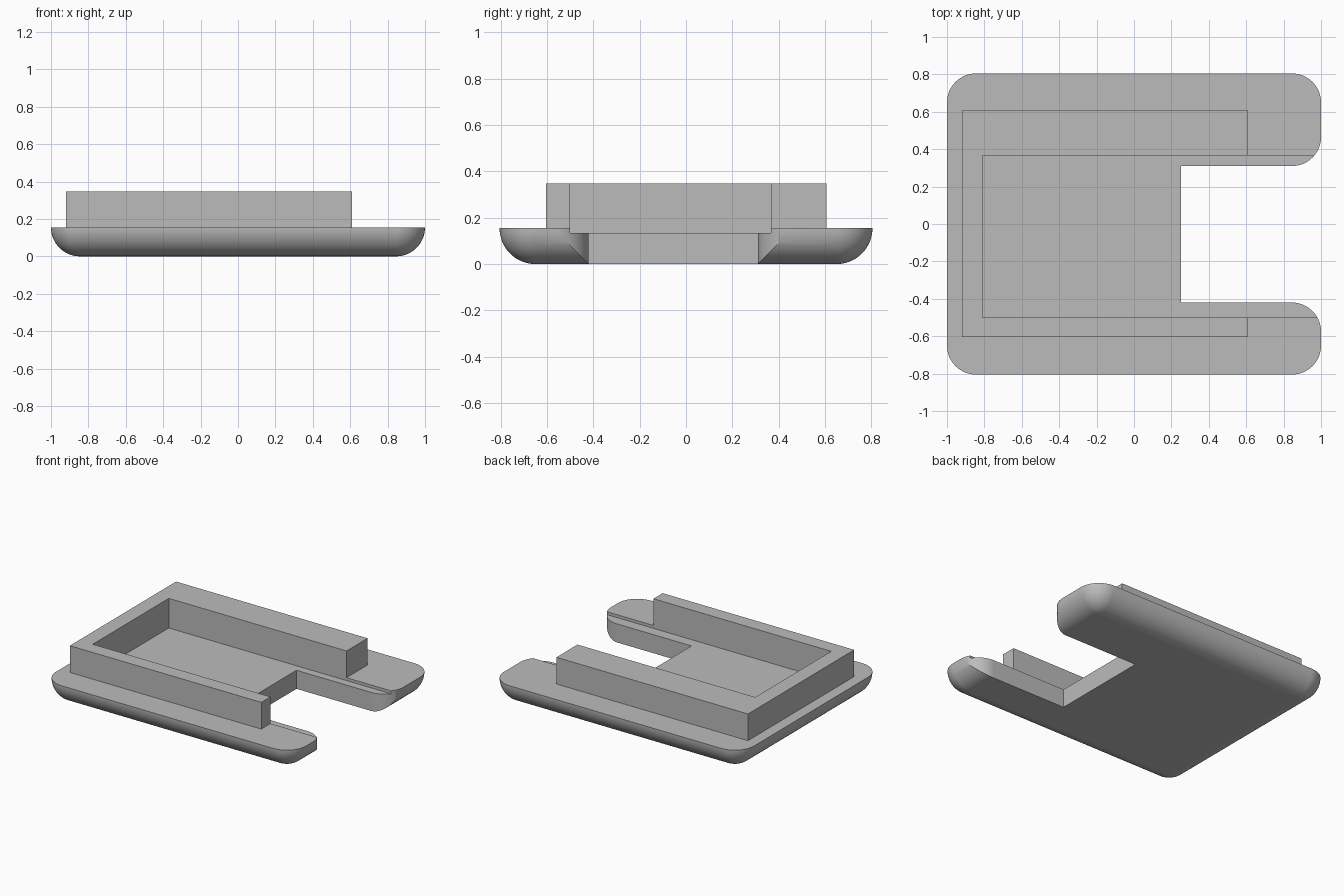
import bpy
import bmesh
from math import sin, cos, pi, radians

if "Cube" in bpy.data.objects:
    bpy.data.objects.remove(bpy.data.objects["Cube"], do_unlink=True)

R = 0.155            # edge radius, equal to the plate thickness
HX, HY = 1.0, 0.805  # half sizes of the plate
NOTCH = (-0.42, 0.31)
POCKET = (-0.5, 0.367)
STEPS = 16


def finish(bm, name):
    bmesh.ops.remove_doubles(bm, verts=bm.verts, dist=1e-5)
    bmesh.ops.recalc_face_normals(bm, faces=bm.faces)
    mesh = bpy.data.meshes.new(name)
    bm.to_mesh(mesh)
    bm.free()
    obj = bpy.data.objects.new(name, mesh)
    bpy.context.collection.objects.link(obj)
    return obj


def prism(name, outline, z0, z1):
    bm = bmesh.new()
    face = bm.faces.new([bm.verts.new((x, y, z0)) for x, y in outline])
    top = bmesh.ops.extrude_face_region(bm, geom=[face])["geom"]
    verts = [v for v in top if isinstance(v, bmesh.types.BMVert)]
    bmesh.ops.translate(bm, verts=verts, vec=(0, 0, z1 - z0))
    return finish(bm, name)


def box(name, x0, x1, y0, y1, z0, z1):
    return prism(name, [(x0, y0), (x1, y0), (x1, y1), (x0, y1)], z0, z1)


def rounded_plate(name):
    # Stacked rounded rectangles shrinking along a quarter circle
    bm = bmesh.new()
    rings = []
    for i in range(STEPS + 1):
        t = i / STEPS * pi / 2
        radius, z = R * cos(t), R - R * sin(t)
        ring = []
        for q, (sx, sy) in enumerate([(1, 1), (-1, 1), (-1, -1), (1, -1)]):
            for k in range(STEPS + 1):
                a = (q + k / STEPS) * pi / 2
                ring.append(bm.verts.new((sx * (HX - R) + radius * cos(a),
                                          sy * (HY - R) + radius * sin(a), z)))
        rings.append(ring)
    n = len(rings[0])
    for upper, lower in zip(rings, rings[1:]):
        for k in range(n):
            j = (k + 1) % n
            bm.faces.new((upper[k], lower[k], lower[j], upper[j]))
    bm.faces.new(rings[0])
    bm.faces.new(rings[-1])
    return finish(bm, name)


def combine(target, tool, operation):
    mod = target.modifiers.new(operation.title(), "BOOLEAN")
    mod.operation, mod.object, mod.solver = operation, tool, "EXACT"
    bpy.context.view_layer.objects.active = target
    bpy.ops.object.modifier_apply(modifier=mod.name)
    bpy.data.objects.remove(tool, do_unlink=True)


# Plate with the raised block on it
tray = rounded_plate("tray")
combine(tray, box("wall_block", -0.92, 0.61, -0.605, 0.607, 0.1, 0.348), "UNION")

# Recess that leaves a three-sided wall and a shallow floor
combine(tray, box("recess", -0.81, 1.2, *POCKET, 0.134, 0.6), "DIFFERENCE")

# Open notch whose mouth rounds the tips of both prongs
low, high = NOTCH
arc = [(HX - R + R * sin(a), R - R * cos(a))
       for a in (k / STEPS * pi / 2 for k in range(STEPS + 1))]
upper = [(x, high + d) for x, d in arc] + [(1.2, high + R)]
lower = [(x, low - d) for x, d in arc] + [(1.2, low - R)]
outline = [(0.25, low)] + lower + upper[::-1] + [(0.25, high)]
combine(tray, prism("notch", outline, -0.2, 0.6), "DIFFERENCE")

# Single grey finish
grey = bpy.data.materials.new("grey")
grey.use_nodes = True
colour = (0.5, 0.5, 0.5, 1)
grey.diffuse_color = colour
grey.node_tree.nodes["Principled BSDF"].inputs["Base Color"].default_value = colour
tray.data.materials.clear()
tray.data.materials.append(grey)
for poly in tray.data.polygons:
    poly.material_index = 0

# Smooth rounds, crisp edges
bpy.ops.object.select_all(action="DESELECT")
tray.select_set(True)
bpy.context.view_layer.objects.active = tray
bpy.ops.object.shade_smooth_by_angle(angle=radians(30))
weighted = tray.modifiers.new("Weighted normals", "WEIGHTED_NORMAL")
weighted.keep_sharp = True
